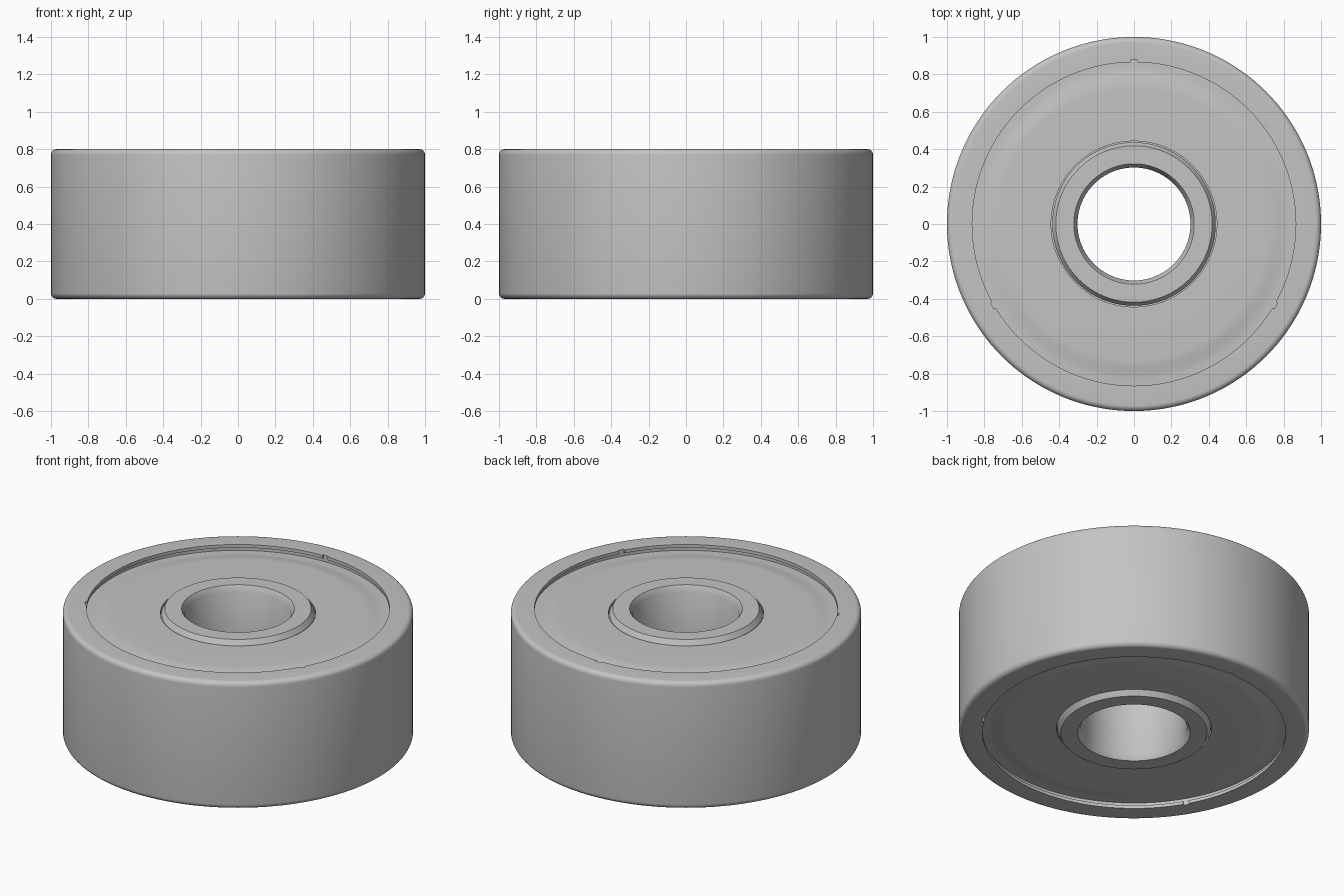
import bpy, bmesh, math
from mathutils import Matrix

HEIGHT = 0.8
SEGMENTS = 144

default = bpy.data.objects.get("Cube")
if default:
    bpy.data.objects.remove(default, do_unlink=True)

# One steel colour for every part
steel = bpy.data.materials.new("grey steel")
steel.use_nodes = True
grey = (0.55, 0.55, 0.55, 1)
steel.diffuse_color = grey
steel.node_tree.nodes["Principled BSDF"].inputs["Base Color"].default_value = grey


def flip(profile):
    """Mirror a profile to the other side of the mid plane."""
    return [(r, HEIGHT - z) for r, z in reversed(profile)]


def add_object(name, bm):
    bmesh.ops.recalc_face_normals(bm, faces=bm.faces)
    mesh = bpy.data.meshes.new(name)
    bm.to_mesh(mesh)
    bm.free()
    mesh.materials.append(steel)
    obj = bpy.data.objects.new(name, mesh)
    bpy.context.collection.objects.link(obj)
    return obj


def lathe(name, profile):
    """Spin a closed radius/height profile around the z axis."""
    bm = bmesh.new()
    rings = []
    for i in range(SEGMENTS):
        a = math.tau * i / SEGMENTS
        rings.append([bm.verts.new((r * math.cos(a), r * math.sin(a), z))
                      for r, z in profile])
    n = len(profile)
    for i in range(SEGMENTS):
        here, there = rings[i], rings[(i + 1) % SEGMENTS]
        for j in range(n):
            k = (j + 1) % n
            bm.faces.new((here[j], there[j], there[k], here[k]))
    return add_object(name, bm)


def smooth(obj):
    bpy.ops.object.select_all(action="DESELECT")
    obj.select_set(True)
    bpy.context.view_layer.objects.active = obj
    bpy.ops.object.shade_smooth_by_angle(angle=math.radians(30))


# Outer ring: rounded rim, shallow lip and a groove that holds the shield
fillet = 0.03
rim = [(1 - fillet + fillet * math.cos(a), HEIGHT - fillet + fillet * math.sin(a))
       for a in (math.radians(15 * s) for s in range(7))]
outer_half = rim + [(0.865, 0.8), (0.865, 0.78), (0.88, 0.775),
                    (0.88, 0.72), (0.84, 0.72)]
outer_ring = lathe("outer_ring", outer_half + flip(outer_half))

# Inner ring: chamfered bore, bevelled shoulder, step hidden by the shield
inner_half = [(0.47, 0.735), (0.437, 0.735), (0.437, 0.77), (0.418, 0.8),
              (0.322, 0.8), (0.302, 0.765)]
inner_ring = lathe("inner_ring", inner_half + flip(inner_half))

# Shields: thin discs that dip softly near the outer edge
shield = [(0.878, 0.74), (0.878, 0.757), (0.83, 0.757), (0.81, 0.759),
          (0.77, 0.767), (0.75, 0.770), (0.72, 0.771), (0.443, 0.771),
          (0.443, 0.745), (0.72, 0.745), (0.80, 0.74)]
parts = [outer_ring, inner_ring,
         lathe("top_shield", shield), lathe("bottom_shield", flip(shield))]

# Three small removal notches in each lip of the outer ring
bm = bmesh.new()
for degrees in (90, 210, 330):
    for z in (0.005, HEIGHT - 0.005):
        place = (Matrix.Rotation(math.radians(degrees), 4, "Z")
                 @ Matrix.Translation((0.861, 0, z))
                 @ Matrix.Diagonal((0.03, 0.036, 0.065, 1)))
        bmesh.ops.create_cube(bm, size=1, matrix=place)
cutter = add_object("notch_cutter", bm)
cutter.hide_render = True
cutter.display_type = "WIRE"

for part in parts:
    smooth(part)

cut = outer_ring.modifiers.new("notches", "BOOLEAN")
cut.operation = "DIFFERENCE"
cut.solver = "EXACT"
cut.object = cutter
cutter.hide_set(True)
